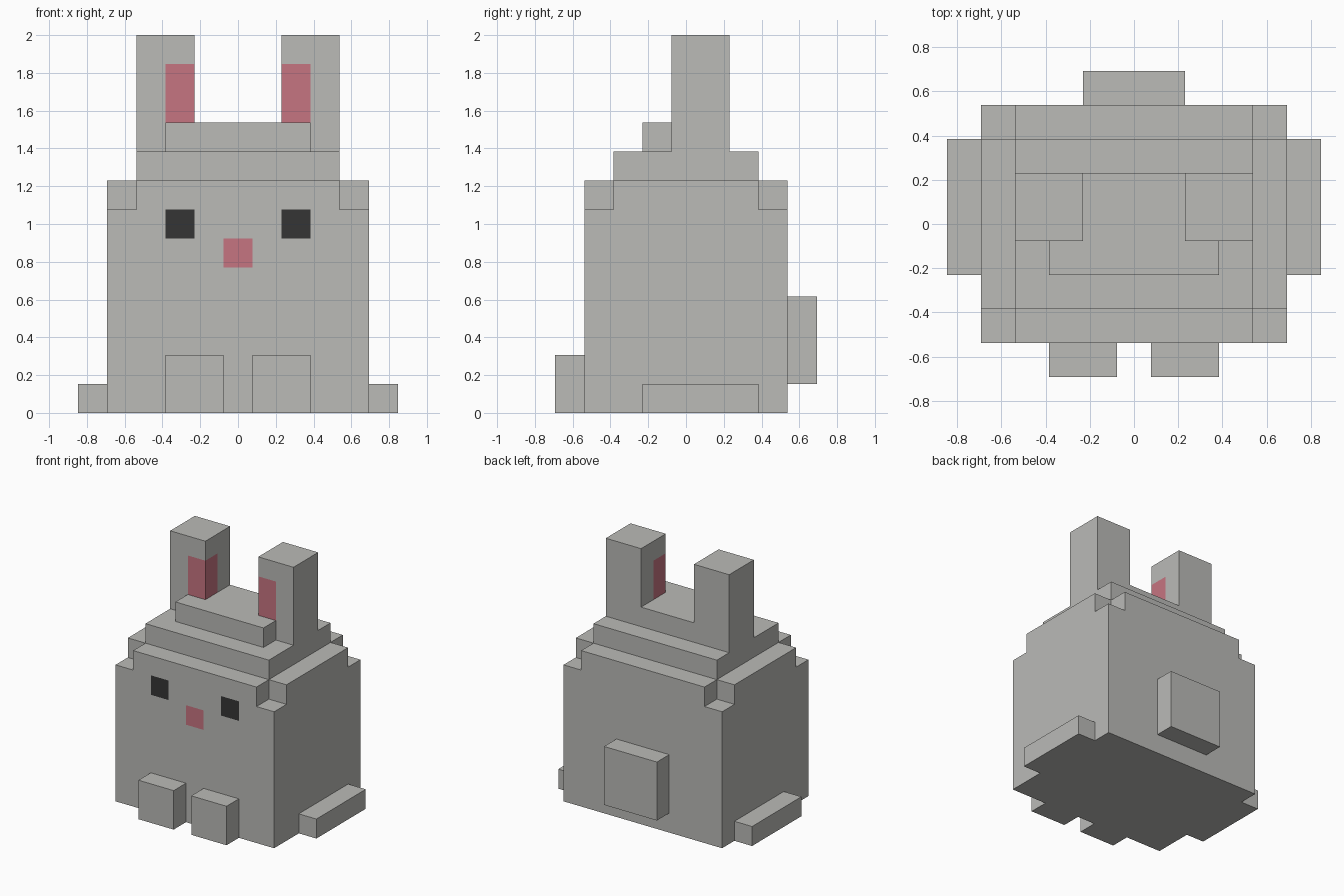
import bpy, bmesh
from mathutils import Vector

U = 2 / 13  # edge length of one block; all sizes below are in blocks

cube = bpy.data.objects.get("Cube")
if cube:
    bpy.data.objects.remove(cube, do_unlink=True)


def material(name, rgb):
    m = bpy.data.materials.new(name)
    m.use_nodes = True
    m.diffuse_color = (*rgb, 1)
    bsdf = next(n for n in m.node_tree.nodes if n.type == 'BSDF_PRINCIPLED')
    bsdf.inputs["Base Color"].default_value = (*rgb, 1)
    return m


MATS = [material("fur_grey", (0.495, 0.495, 0.475)),
        material("soft_pink", (0.565, 0.177, 0.218)),
        material("eye_black", (0.036, 0.036, 0.036))]
GREY, PINK, BLACK = range(3)


def cut(bm, normal, axis, value):
    """Split the faces that look along normal at one coordinate."""
    faces = [f for f in bm.faces if f.normal.dot(Vector(normal)) > 0.9]
    geom = set(faces)
    for f in faces:
        geom.update(f.edges)
        geom.update(f.verts)
    co, no = Vector(), Vector()
    co[axis], no[axis] = value, 1
    bmesh.ops.bisect_plane(bm, geom=list(geom), dist=1e-5, plane_co=co, plane_no=no)
    bm.normal_update()


def prism(name, outline, z0, z1, cuts=(), patches=()):
    """Extrude a plan outline; patches colour faces centred in a given box."""
    bm = bmesh.new()
    base = bm.faces.new([bm.verts.new((x, y, z0)) for x, y in outline])
    ext = bmesh.ops.extrude_face_region(bm, geom=[base], use_keep_orig=True)
    top = [v for v in ext["geom"] if isinstance(v, bmesh.types.BMVert)]
    bmesh.ops.translate(bm, verts=top, vec=(0, 0, z1 - z0))
    bmesh.ops.recalc_face_normals(bm, faces=bm.faces)
    bm.normal_update()
    for normal, axis, values in cuts:
        for v in values:
            cut(bm, normal, axis, v)
    for lo, hi, mat in patches:
        for f in bm.faces:
            c = f.calc_center_median()
            if all(lo[i] - 0.01 < c[i] < hi[i] + 0.01 for i in range(3)):
                f.material_index = mat
    bmesh.ops.scale(bm, verts=bm.verts, vec=(U, U, U))
    mesh = bpy.data.meshes.new(name)
    bm.to_mesh(mesh)
    bm.free()
    for m in MATS:
        mesh.materials.append(m)
    obj = bpy.data.objects.new(name, mesh)
    bpy.context.collection.objects.link(obj)
    return obj


def rect(x0, x1, y0, y1):
    return [(x0, y0), (x1, y0), (x1, y1), (x0, y1)]


# Body with eyes and nose cut into the front face
FRONT = (0, -1, 0)
prism("body", rect(-4.5, 4.5, -3.5, 3.5), 0, 7,
      cuts=[(FRONT, 0, (-2.5, -1.5, -0.5, 0.5, 1.5, 2.5)), (FRONT, 2, (5, 6))],
      patches=[((-2.5, -3.5, 6), (-1.5, -3.5, 7), BLACK),
               ((1.5, -3.5, 6), (2.5, -3.5, 7), BLACK),
               ((-0.5, -3.5, 5), (0.5, -3.5, 6), PINK)])

# Shoulder layer: the body outline with its four corners notched
prism("shoulders", [(-3.5, -3.5), (3.5, -3.5), (3.5, -2.5), (4.5, -2.5),
                    (4.5, 2.5), (3.5, 2.5), (3.5, 3.5), (-3.5, 3.5),
                    (-3.5, 2.5), (-4.5, 2.5), (-4.5, -2.5), (-3.5, -2.5)], 7, 8)

# Stepped top of the head
prism("head_step", rect(-3.5, 3.5, -2.5, 2.5), 8, 9)
prism("crown", [(-2.5, -1.5), (2.5, -1.5), (2.5, -0.5), (1.5, -0.5),
                (1.5, 1.5), (-1.5, 1.5), (-1.5, -0.5), (-2.5, -0.5)], 9, 10)

# Tail
prism("tail", rect(-1.5, 1.5, 3.5, 4.5), 1, 4)

# Mirrored parts: ears with pink inner corners, front paws and side feet
for side, s in (("left", 1), ("right", -1)):
    def span(a, b):
        return sorted((s * a, s * b))

    inner = (-s, 0, 0)
    near, far = span(1.5, 2.5)
    prism(side + "_ear", rect(*span(1.5, 3.5), -0.5, 1.5), 9, 13,
          cuts=[(FRONT, 0, (s * 2.5,)), (FRONT, 2, (10, 12)),
                (inner, 1, (0.5,)), (inner, 2, (10, 12))],
          patches=[((near, -0.5, 10), (far, 0.5, 12), PINK)])
    prism(side + "_front_paw", rect(*span(0.5, 2.5), -4.5, -3.5), 0, 2)
    prism(side + "_side_foot", rect(*span(4.5, 5.5), -1.5, 2.5), 0, 1)
